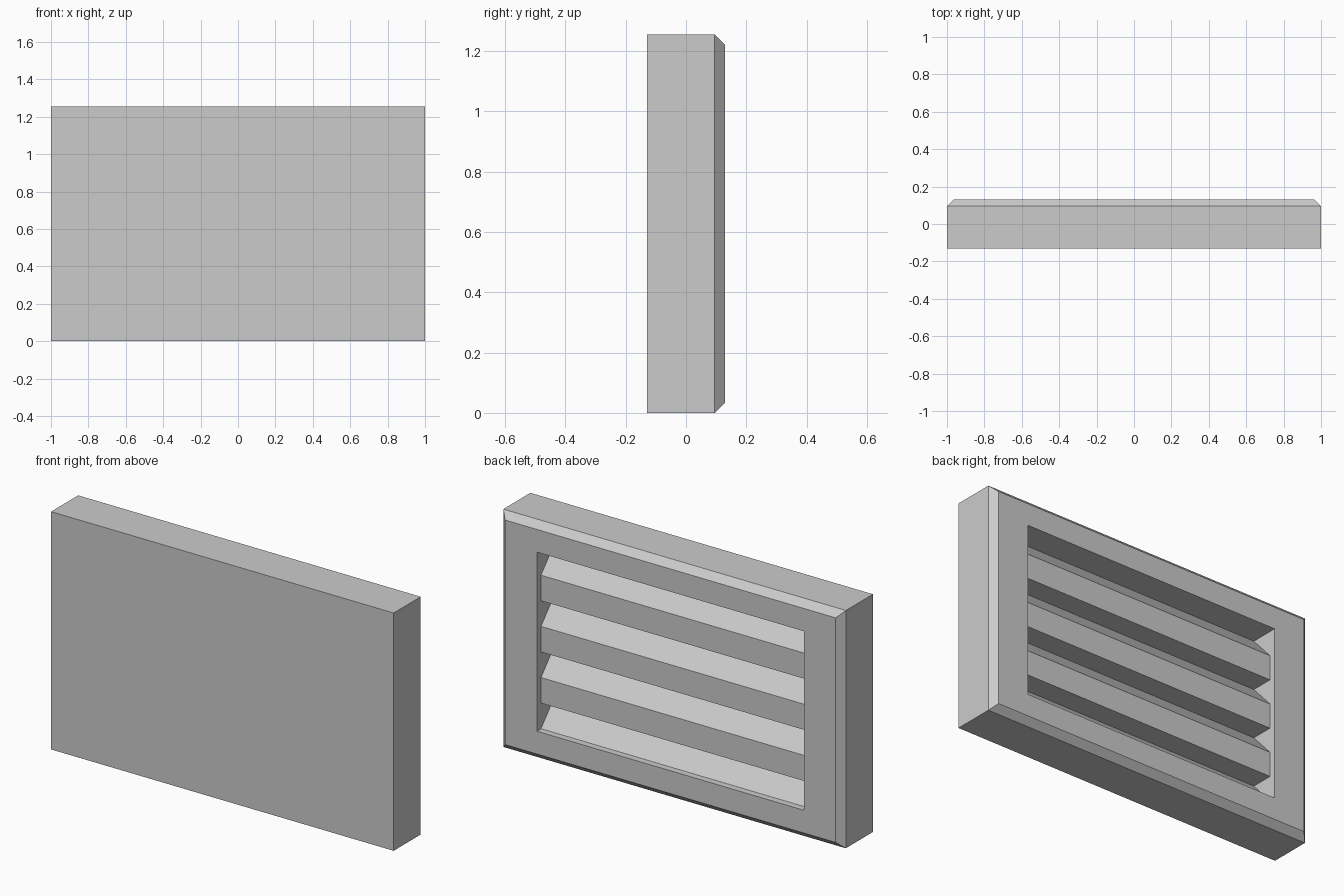
import bpy, bmesh

if "Cube" in bpy.data.objects:
    bpy.data.objects.remove(bpy.data.objects["Cube"])

W, H, D = 1.0, 1.255, 0.13        # half width, height, half depth
C = 0.035                         # back bevel
OX, Z0, STEP = 0.78, 0.155, 0.135 # opening half width, sill height, louvre step
LIP_Y, DEEP_Y = 0.095, -0.027     # louvre face and deepest groove line


def make_object(name, bm):
    bmesh.ops.recalc_face_normals(bm, faces=bm.faces)
    mesh = bpy.data.meshes.new(name)
    bm.to_mesh(mesh)
    bm.free()
    obj = bpy.data.objects.new(name, mesh)
    bpy.context.collection.objects.link(obj)
    return obj


def loft(name, rings):
    """Closed solid through matching rings of points."""
    bm = bmesh.new()
    vs = [[bm.verts.new(p) for p in r] for r in rings]
    n = len(vs[0])
    for a, b in zip(vs, vs[1:]):
        for i in range(n):
            j = (i + 1) % n
            bm.faces.new((a[i], a[j], b[j], b[i]))
    bm.faces.new(vs[0])
    bm.faces.new(vs[-1])
    return make_object(name, bm)


def rect(y, inset):
    x, lo, hi = W - inset, inset, H - inset
    return [(-x, y, lo), (x, y, lo), (x, y, hi), (-x, y, hi)]


# Panel with bevelled back rim
panel = loft("louvre_panel", [rect(-D, 0), rect(D - C, 0), rect(D, C)])

# Sawtooth recess: sloped louvre tops with flat undersides
profile = [(D + 0.1, Z0)]
for k in range(4):
    z = Z0 + 2 * k * STEP
    profile += [(LIP_Y, z), (DEEP_Y, z + STEP)]
    if k < 3:
        profile.append((LIP_Y, z + STEP))
profile.append((D + 0.1, Z0 + 7 * STEP))
cutter = loft("recess_cutter", [[(x, y, z) for y, z in profile] for x in (-OX, OX)])
cutter.hide_render = True

# Carve the recess out of the panel
mod = panel.modifiers.new("recess", "BOOLEAN")
mod.operation = "DIFFERENCE"
mod.solver = "EXACT"
mod.object = cutter
bpy.context.view_layer.objects.active = panel
panel.select_set(True)
bpy.ops.object.modifier_apply(modifier=mod.name)
bpy.data.objects.remove(cutter, do_unlink=True)
